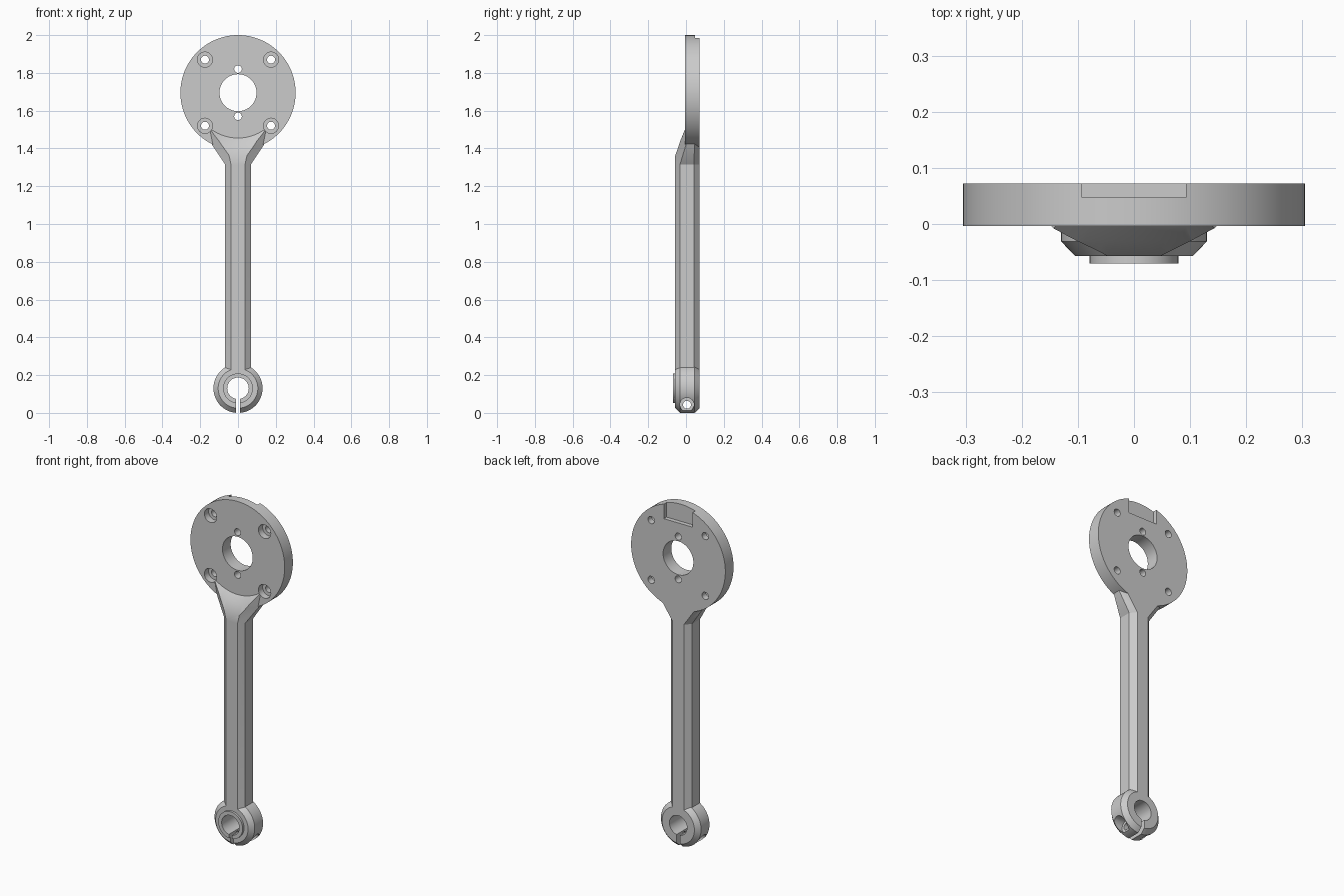
import bpy, bmesh, math

cube = bpy.data.objects.get("Cube")
if cube:
    bpy.data.objects.remove(cube)

grey = bpy.data.materials.new("plain grey")
grey.use_nodes = True
grey.diffuse_color = (0.6, 0.6, 0.6, 1)
grey.node_tree.nodes["Principled BSDF"].inputs["Base Color"].default_value = (0.6, 0.6, 0.6, 1)


def loft(name, rings):
    """Closed solid through a list of matching point rings."""
    bm = bmesh.new()
    loops = [[bm.verts.new(p) for p in ring] for ring in rings]
    for a, b in zip(loops, loops[1:]):
        for i in range(len(a)):
            j = (i + 1) % len(a)
            bm.faces.new((a[i], a[j], b[j], b[i]))
    bm.faces.new(loops[0])
    bm.faces.new(loops[-1])
    bmesh.ops.recalc_face_normals(bm, faces=bm.faces)
    mesh = bpy.data.meshes.new(name)
    bm.to_mesh(mesh)
    bm.free()
    mesh.materials.append(grey)
    obj = bpy.data.objects.new(name, mesh)
    bpy.context.collection.objects.link(obj)
    return obj


def turned(name, profile, x, z, sides=96):
    """Round part about the y axis; profile is (y, radius) pairs."""
    angles = [math.tau * i / sides for i in range(sides)]
    return loft(name, [[(x + r * math.cos(a), y, z + r * math.sin(a)) for a in angles]
                       for y, r in profile])


def block(name, x, y, z):
    return loft(name, [[(x[0], y[0], h), (x[1], y[0], h), (x[1], y[1], h), (x[0], y[1], h)]
                       for h in z])


def combine(target, tool, operation):
    mod = target.modifiers.new(tool.name, 'BOOLEAN')
    mod.object, mod.operation, mod.solver = tool, operation, 'EXACT'
    tool.hide_render = True
    bpy.context.view_layer.objects.active = target
    bpy.ops.object.modifier_apply(modifier=mod.name)
    bpy.data.objects.remove(tool)


FRONT, BACK = -0.057, 0.072
DISC_Z, CLAMP_Z = 1.695, 0.13


def section(z, front, side, rear, y_front, y_rear):
    half = [(front, FRONT), (side, y_front), (side, y_rear), (rear, BACK)]
    return [(x, y, z) for x, y in half] + [(-x, y, z) for x, y in reversed(half)]


# Chamfered arm flaring into the neck
arm = loft("clamp_arm", [
    section(0.2, 0.037, 0.068, 0.037, -0.032, 0.042),
    section(1.315, 0.037, 0.068, 0.037, -0.032, 0.042),
    section(1.42, 0.06, 0.138, 0.11, 0.0, 0.045),
    section(1.55, 0.09, 0.165, 0.14, 0.0, 0.045)])

# Conical sweep between the neck and the disc face
combine(arm, turned("neck_sweep", [(-0.1, 0.40), (FRONT, 0.335), (-0.03, 0.273), (-0.004, 0.24)],
                    0, DISC_Z), 'DIFFERENCE')

# Mounting disc, clamp ring and raised collar
combine(arm, turned("disc", [(-0.004, 0.305), (BACK, 0.305)], 0, DISC_Z, 128), 'UNION')
combine(arm, turned("clamp_ring", [(FRONT, 0.105), (-0.031, 0.13), (0.046, 0.13), (BACK, 0.105)],
                    0, CLAMP_Z), 'UNION')
combine(arm, turned("collar", [(-0.07, 0.079), (0, 0.079)], 0, CLAMP_Z), 'UNION')

# Bores, locating holes and counterbored screw holes
through = (-0.2, 0.2)
holes = [(0, DISC_Z, 0.098), (0, CLAMP_Z, 0.057)]
holes += [(0, DISC_Z + s * 0.125, 0.02) for s in (-1, 1)]
corners = [(sx * 0.175, DISC_Z + sz * 0.175) for sx in (-1, 1) for sz in (-1, 1)]
holes += [(x, z, 0.021) for x, z in corners]
for x, z, r in holes:
    combine(arm, turned("bore", [(y, r) for y in through], x, z, 64), 'DIFFERENCE')
for x, z in corners:
    combine(arm, turned("counterbore", [(-0.1, 0.04), (0.035, 0.04)], x, z, 48), 'DIFFERENCE')

# Rear rim notch and clamp slit
combine(arm, block("rim_notch", (-0.093, 0.093), (0.047, 0.2), (1.9, 2.1)), 'DIFFERENCE')
combine(arm, block("clamp_slit", (-0.01, 0.01), through, (-0.1, CLAMP_Z)), 'DIFFERENCE')

# Cross screw hole with a recess on each side
angles = [math.tau * i / 32 for i in range(32)]
for x0, x1, r in ((-0.3, 0.3, 0.021), (0.055, 0.3, 0.037), (-0.3, -0.055, 0.037)):
    combine(arm, loft("cross_hole", [[(x, 0.005 + r * math.cos(a), 0.043 + r * math.sin(a))
                                      for a in angles] for x in (x0, x1)]), 'DIFFERENCE')

# Smooth the round walls, keep edges crisp
arm.select_set(True)
bpy.context.view_layer.objects.active = arm
bpy.ops.object.shade_smooth_by_angle(angle=math.radians(25))
